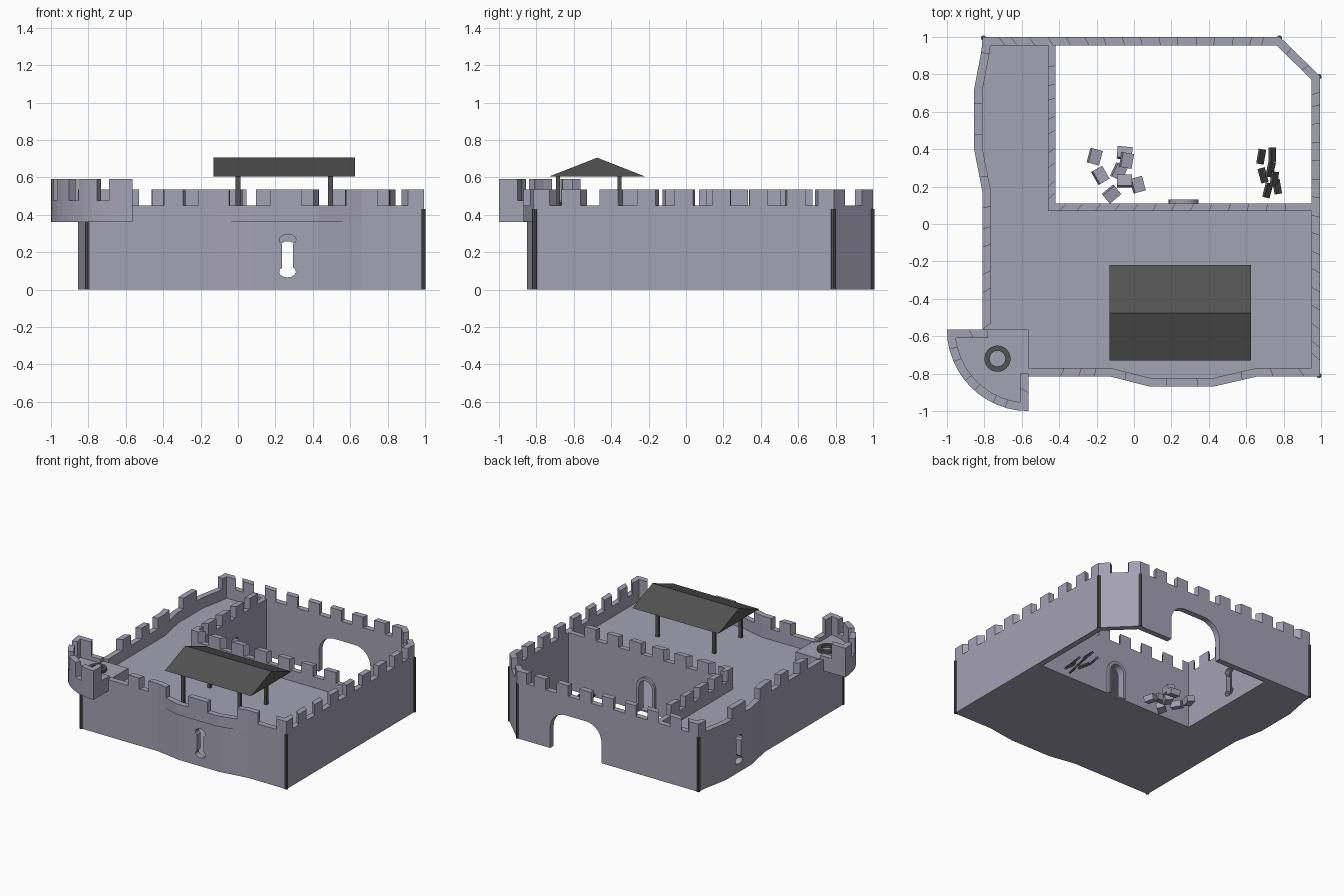
import bpy, bmesh, math
from math import sin, cos, radians
from mathutils import Vector, Matrix

if "Cube" in bpy.data.objects:
    bpy.data.objects.remove(bpy.data.objects["Cube"])


def material(name, rgb):
    m = bpy.data.materials.new(name)
    m.use_nodes = True
    m.diffuse_color = (*rgb, 1)
    m.node_tree.nodes["Principled BSDF"].inputs["Base Color"].default_value = (*rgb, 1)
    return m


STONE = material("grey stone", (0.37, 0.36, 0.45))
DARK = material("dark timber", (0.085, 0.085, 0.085))

# Turn flat (u, v) profiles upright: facing y, or facing x
FACE_Y = Matrix.Rotation(radians(90), 4, "X")
FACE_X = Matrix.Rotation(radians(90), 4, "Z") @ FACE_Y


def finish(name, bm, mat, matrix):
    bm.transform(matrix)
    bmesh.ops.recalc_face_normals(bm, faces=bm.faces)
    me = bpy.data.meshes.new(name)
    bm.to_mesh(me)
    bm.free()
    me.materials.append(mat)
    ob = bpy.data.objects.new(name, me)
    bpy.context.scene.collection.objects.link(ob)
    return ob


def prism(name, pts, z0, z1, mat=STONE, matrix=Matrix()):
    bm = bmesh.new()
    low, top = ([bm.verts.new((p[0], p[1], z)) for p in pts] for z in (z0, z1))
    bm.faces.new(low)
    bm.faces.new(top)
    for i in range(len(pts)):
        j = (i + 1) % len(pts)
        bm.faces.new((low[i], low[j], top[j], top[i]))
    return finish(name, bm, mat, matrix)


def arc(cx, cy, rx, ry, a0, a1, n):
    angles = [radians(a0 + (a1 - a0) * i / n) for i in range(n + 1)]
    return [(cx + rx * cos(a), cy + ry * sin(a)) for a in angles]


class Wall:
    """A path with a mitred inner edge, from which wall pieces are drawn."""

    def __init__(self, pts, thick, closed=False):
        self.pts = [Vector(p) for p in pts]
        self.closed = closed
        n = len(pts)
        self.inner = []
        for i, p in enumerate(self.pts):
            a = self.pts[i - 1] if i or closed else None
            b = self.pts[(i + 1) % n] if i < n - 1 or closed else None
            d1 = (p - a).normalized() if a else (b - p).normalized()
            d2 = (b - p).normalized() if b else d1
            n1, n2 = Vector((-d1.y, d1.x)), Vector((-d2.y, d2.x))
            self.inner.append(p + (n1 + n2) * thick / (1 + n1.dot(n2)))
        if closed:
            self.pts.append(self.pts[0])
            self.inner.append(self.inner[0])
        self.s = [0]
        for a, b in zip(self.pts, self.pts[1:]):
            self.s.append(self.s[-1] + (b - a).length)

    def at(self, t):
        i = max(k for k in range(len(self.s) - 1) if self.s[k] <= t or k == 0)
        f = (t - self.s[i]) / (self.s[i + 1] - self.s[i])
        return self.pts[i].lerp(self.pts[i + 1], f), self.inner[i].lerp(self.inner[i + 1], f)

    def piece(self, name, t0, t1, z0, z1, mat=STONE, matrix=Matrix()):
        ts = [t0] + [s for s in self.s if t0 + .001 < s < t1 - .001] + [t1]
        pairs = [self.at(t) for t in ts]
        outline = [p for p, _ in pairs] + [q for _, q in reversed(pairs)]
        return prism(name, outline, z0, z1, mat, matrix)

    def whole(self, name, z0, z1, mat=STONE, matrix=Matrix()):
        if not self.closed:
            return self.piece(name, 0, self.s[-1], z0, z1, mat, matrix)
        bm = bmesh.new()
        rings = [[bm.verts.new((p.x, p.y, z)) for p in row[:-1]] for row, z in
                 ((self.pts, z0), (self.pts, z1), (self.inner, z1), (self.inner, z0))]
        for r in range(4):
            a, b = rings[r], rings[(r + 1) % 4]
            for i in range(len(a)):
                j = (i + 1) % len(a)
                bm.faces.new((a[i], a[j], b[j], b[i]))
        return finish(name, bm, mat, matrix)

    def merlon(self, mid, width, z0, z1):
        t0, t1 = max(mid - width / 2, 0), min(mid + width / 2, self.s[-1])
        self.piece("merlon", t0, t1, z0, z1)

    def merlons_between(self, a, b, count, z0, z1):
        for k in range(1, count + 1):
            self.merlon(a + (b - a) * k / (count + 1), .1, z0, z1)


def cut(ob, cutter):
    mod = ob.modifiers.new("opening", "BOOLEAN")
    mod.operation, mod.solver, mod.object = "DIFFERENCE", "EXACT", cutter
    deps = bpy.context.evaluated_depsgraph_get()
    ob_mesh = bpy.data.meshes.new_from_object(ob.evaluated_get(deps))
    ob.modifiers.clear()
    ob.data = ob_mesh
    bpy.data.objects.remove(cutter)


FLOOR, SILL, TOP = .365, .45, .535


def outline(front):
    return [(-.81, -.815), (-.13, -.815), (.08, front), (.43, front), (.66, -.815),
            (.995, -.815), (.995, .79), (.78, 1), (-.81, 1), (-.815, .93),
            (-.855, .72), (-.855, .4), (-.81, .17)]


# Outer wall and parapet
lower = Wall(outline(-.85), .045, True)
upper = Wall(outline(-.868), .045, True)
outer_wall = lower.whole("outer_wall", 0, FLOOR)
s = upper.s
upper.piece("outer_parapet", .2, s[-1] - .25, FLOOR, SILL)
for t in (s[1], (s[2] + s[3]) / 2, s[4], s[5], s[6], s[7], s[8], (s[10] + s[11]) / 2, s[12]):
    upper.merlon(t, .17, SILL, TOP)
for a, b, count in ((.25, s[1], 1), (s[5], s[6], 7), (s[7], s[8], 7), (s[12], s[-1] - .25, 2)):
    upper.merlons_between(a, b, count, SILL, TOP)

# Courtyard wall
court = Wall([(.96, .11), (-.42, .11), (-.42, .97)], .04)
court_wall = court.whole("courtyard_wall", 0, SILL)
court.merlon(court.s[1], .12, SILL, TOP)
court.merlons_between(0, court.s[1], 6, SILL, TOP)
court.merlons_between(court.s[1], court.s[2], 4, SILL, TOP)

# Openings: gate, arrow slits and inner door
MID_X, MID_Y = .265, .56
slit = arc(0, .095, .045, .03, 130, 410, 10) + arc(0, .265, .045, .03, -50, 230, 10)
gate = ([(-.225, -.1), (.225, -.1)] + arc(.09, .16, .135, .135, 0, 90, 8)
        + arc(-.09, .16, .135, .135, 90, 180, 8))
door = [(-.06, .012), (.06, .012)] + arc(0, .2, .06, .06, 0, 180, 12)


def opening(profile, where, turn, depth=.1):
    return prism("cutter", profile, -depth, depth, STONE, Matrix.Translation(where) @ turn)


cut(outer_wall, opening(slit, (MID_X, -.83, 0), FACE_Y))
cut(outer_wall, opening(slit, (-.83, MID_Y, 0), FACE_X))
cut(outer_wall, opening(gate, (MID_X, 1, 0), FACE_Y))
cut(court_wall, opening(slit, (-.44, MID_Y, 0), FACE_X))
cut(court_wall, opening(door, (MID_X, .09, 0), FACE_Y))
frame = Wall([(.08, 0)] + arc(0, .2, .08, .08, 0, 180, 12) + [(-.08, 0)], .022)
frame.whole("door_frame", -.03, .03, STONE, Matrix.Translation((MID_X, .1, 0)) @ FACE_Y)

# Ground and walkway slabs of the L-shaped building
inside = lower.inner[:-1]
slab = inside[:6] + [Vector((.95, .09)), Vector((-.44, .09)), Vector((-.44, .955))] + inside[8:]
prism("ground_slab", slab, 0, .01)
prism("walkway", slab, FLOOR - .02, FLOOR)

# Dark corner posts
for i in (0, 5, 6, 7, 8):
    p = lower.pts[i].lerp(lower.inner[i], .12)
    prism("corner_strip", arc(p.x, p.y, .014, .014, 0, 315, 7), 0, .43, DARK)

# Quarter-round corner turret
C, R = -.565, .435
curve = arc(C, C, R, R, 180, 270, 12)
prism("turret_base", [(C, C)] + curve, .36, .445)
turret = Wall([(-.78, C)] + curve + [(C, -.8)], .045)
turret.whole("turret_parapet", .36, .475)
r0, length = turret.s[1], turret.s[-1]
for a, b in ((.1, r0 + R * radians(14)), (r0 + R * radians(23), r0 + R * radians(39))):
    for mid in ((a + b) / 2, length - (a + b) / 2):
        turret.merlon(mid, b - a, .475, .59)
hatch = Wall(arc(-.73, -.72, .07, .07, 0, 345, 23), .028, True)
hatch.whole("hatch_ring", .44, .468, DARK)

# Roofed shelter on the walkway
prism("shelter_roof", [(-.73, .605), (-.22, .605), (-.475, .705)], -.13, .625, DARK, FACE_X)


def box(name, x, y, z, size, mat, turn=0, tilt=0):
    bm = bmesh.new()
    bmesh.ops.create_cube(bm, size=1)
    finish(name, bm, mat, Matrix.Translation((x, y, z)) @ Matrix.Rotation(radians(turn), 4, "Z")
           @ Matrix.Rotation(radians(tilt), 4, "Y") @ Matrix.Diagonal((*size, 1)))


for x in (0, .495):
    for y in (-.685, -.355):
        box("shelter_post", x, y, .487, (.026, .022, .25), DARK)

# Loose rubble and broken timber in the courtyard
for x, y, z, turn in ((-.21, .36, .03, -15), (-.18, .26, .03, 30), (-.05, .38, .03, 85),
                      (-.04, .34, .07, -10), (-.08, .28, .03, -25), (-.05, .23, .05, 90),
                      (-.12, .16, .03, -50), (.02, .21, .03, 15)):
    box("rubble", x, y, z, (.06, .08, .045), STONE, turn, 12)
for x, y, z, turn in ((.68, .36, .03, -10), (.69, .26, .03, 15), (.74, .37, .05, 0), (.73, .29, .04, -12),
                      (.715, .18, .03, -15), (.75, .24, .06, -8), (.765, .2, .03, 10)):
    box("broken_timber", x, y, z, (.045, .08, .015), DARK, turn, 50)
